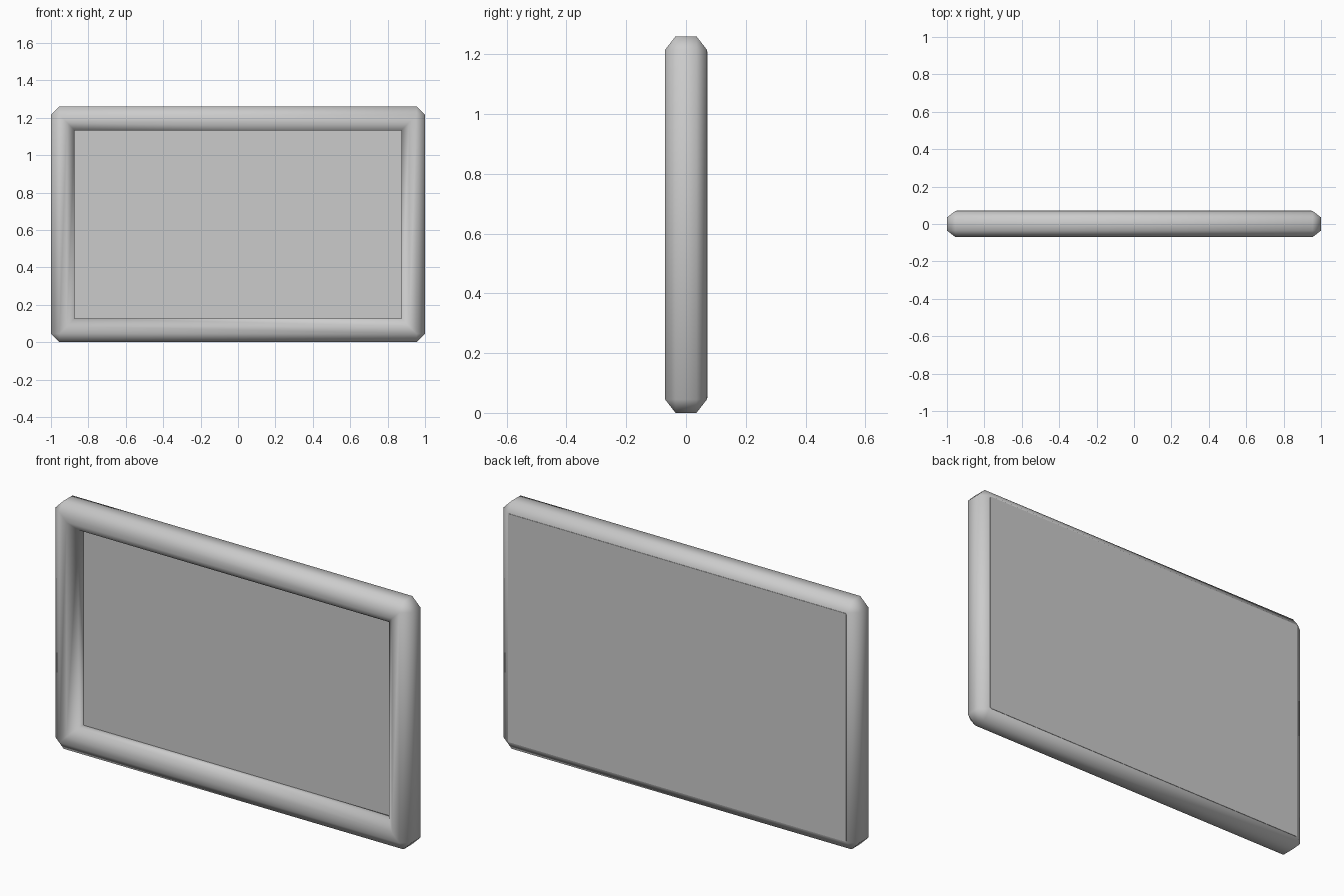
import bpy, bmesh, math

cube = bpy.data.objects.get("Cube")
if cube:
    bpy.data.objects.remove(cube, do_unlink=True)

WIDTH, HEIGHT = 2.0, 1.26

grey = bpy.data.materials.new("light_grey")
grey.use_nodes = True
colour = (0.6, 0.6, 0.6, 1)
grey.diffuse_color = colour
grey.node_tree.nodes["Principled BSDF"].inputs["Base Color"].default_value = colour


def finish(bm, name):
    bmesh.ops.remove_doubles(bm, verts=bm.verts, dist=0.0005)
    bmesh.ops.recalc_face_normals(bm, faces=bm.faces)
    mesh = bpy.data.meshes.new(name)
    bm.to_mesh(mesh)
    bm.free()
    mesh.materials.append(grey)
    obj = bpy.data.objects.new(name, mesh)
    bpy.context.collection.objects.link(obj)
    return obj


def rectangle_loop(bm, inset, y, cut):
    """Upright rectangle with its corners cut off, as a ring of eight vertices."""
    w, h = WIDTH / 2 - inset, HEIGHT / 2 - inset
    ring = []
    for sx, sz in ((1, 1), (-1, 1), (-1, -1), (1, -1)):
        ends = [(sx * w, sz * (h - cut)), (sx * (w - cut), sz * h)]
        if sx * sz < 0:
            ends.reverse()
        ring += [bm.verts.new((x, y, z + HEIGHT / 2)) for x, z in ends]
    return ring


# Frame: eight-sided tube with mitred, chamfered corners
# (inset from outer edge, depth, corner cut)
profile = [(0, -0.035, 0.045), (0, 0.035, 0.045), (0.045, 0.07, 0), (0.085, 0.07, 0),
           (0.127, 0.035, 0), (0.127, -0.035, 0), (0.085, -0.07, 0), (0.045, -0.07, 0)]
bm = bmesh.new()
rings = [rectangle_loop(bm, *point) for point in profile]
for i, ring in enumerate(rings):
    after = rings[(i + 1) % len(rings)]
    for j in range(len(ring)):
        k = (j + 1) % len(ring)
        bm.faces.new((ring[j], ring[k], after[k], after[j]))
frame = finish(bm, "frame")
bpy.ops.object.select_all(action="DESELECT")
frame.select_set(True)
bpy.context.view_layer.objects.active = frame
bpy.ops.object.shade_smooth_by_angle(angle=math.radians(55))

# Back panel: flat board set into the frame, flush at the back
bm = bmesh.new()
front = rectangle_loop(bm, 0.05, 0.005, 0.005)
back = rectangle_loop(bm, 0.05, 0.072, 0.005)
bm.faces.new(front)
bm.faces.new(back)
for j in range(len(front)):
    k = (j + 1) % len(front)
    bm.faces.new((front[j], front[k], back[k], back[j]))
finish(bm, "back_panel")
